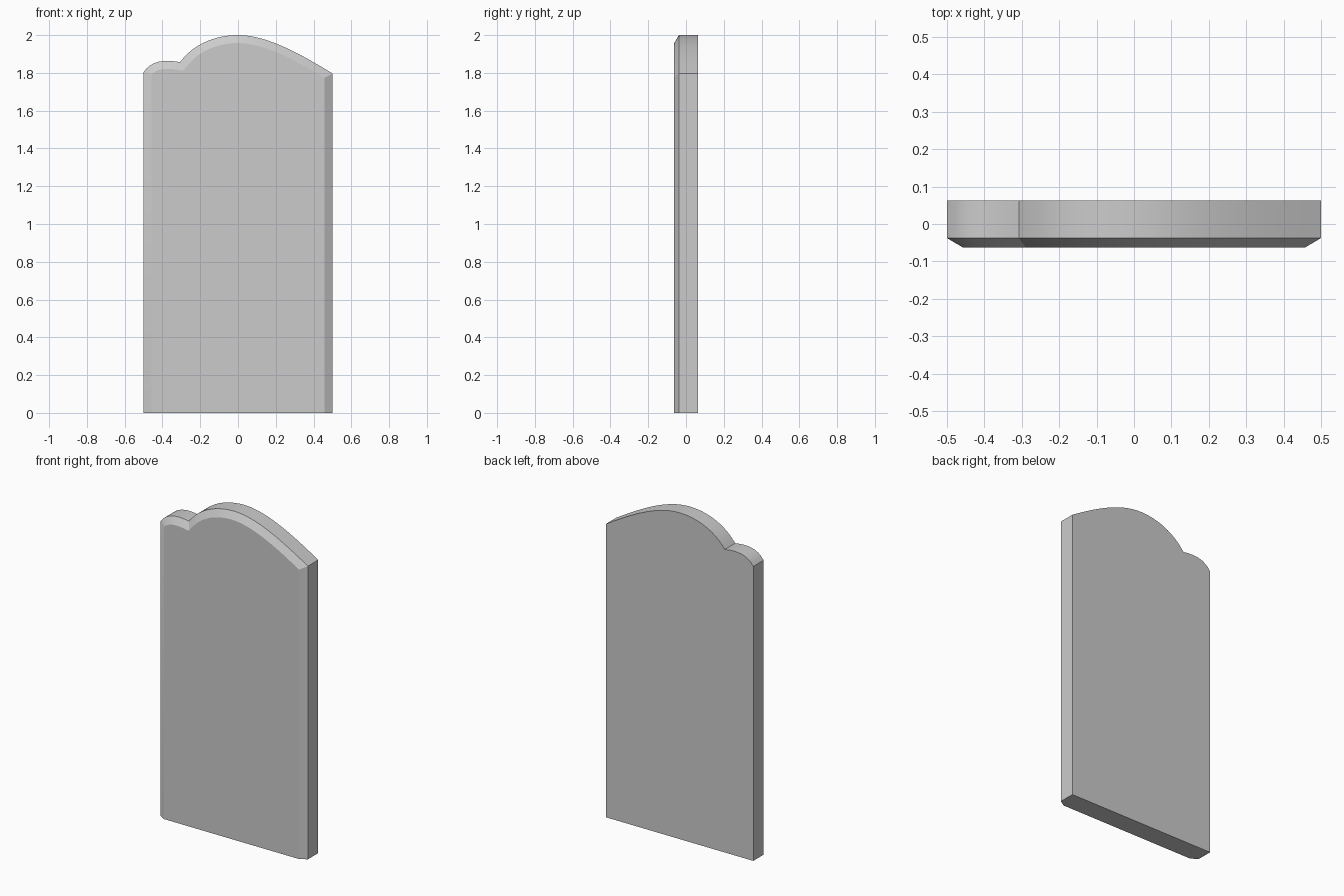
import bpy, bmesh, math
from mathutils import Vector

if "Cube" in bpy.data.objects:
    bpy.data.objects.remove(bpy.data.objects["Cube"])

HALF_W, BACK, RIM, FRONT, INSET = 0.5, 0.0625, -0.0375, -0.0625, 0.042


def bezier(a, b, c, d, n):
    """Sample a cubic curve, leaving out its last point."""
    a, b, c, d = map(Vector, (a, b, c, d))
    return [a * (1 - t) ** 3 + b * 3 * t * (1 - t) ** 2 + c * 3 * t * t * (1 - t) + d * t ** 3
            for t in (i / n for i in range(n))]


# Outline: left edge, small lobe, large crest, right edge
notch, left, right = (-0.307, 1.857), (-HALF_W, 1.804), (HALF_W, 1.797)
outline = [Vector((-HALF_W, 0))]
outline += bezier(left, (-0.46, 1.865), (-0.39, 1.872), notch, 8)
outline += bezier(notch, (-0.23, 1.96), (-0.11, 2.0), (0, 2.0), 12)
outline += bezier((0, 2.0), (0.14, 2.0), (0.30, 1.92), right, 14)
outline += [Vector(right), Vector((HALF_W, 0))]


def inset(i):
    """Mitred inward offset; the base stays flush with the floor."""
    p = outline[i]
    if i in (0, len(outline) - 1):
        return Vector((p.x - math.copysign(INSET, p.x), 0))
    d1 = (p - outline[i - 1]).normalized()
    d2 = (outline[i + 1] - p).normalized()
    n1, n2 = Vector((d1.y, -d1.x)), Vector((d2.y, -d2.x))
    m = (n1 + n2).normalized()
    return p + m * INSET / m.dot(n1)


inner = [inset(i) for i in range(len(outline))]

# Slab with chamfered front edge
bm = bmesh.new()
rings = [[bm.verts.new((p.x, y, p.y)) for p in pts]
         for pts, y in ((outline, BACK), (outline, RIM), (inner, FRONT))]
count = len(outline)
for r0, r1 in zip(rings, rings[1:]):
    for i in range(count - 1):
        bm.faces.new((r0[i], r0[i + 1], r1[i + 1], r1[i]))
bm.faces.new(rings[0])
bm.faces.new(rings[2])
# Flat underside
bm.faces.new([r[0] for r in rings] + [r[-1] for r in reversed(rings)])
bmesh.ops.recalc_face_normals(bm, faces=bm.faces)

mesh = bpy.data.meshes.new("headstone_slab")
bm.to_mesh(mesh)
bm.free()
slab = bpy.data.objects.new("headstone_slab", mesh)
bpy.context.collection.objects.link(slab)
bpy.context.view_layer.objects.active = slab
slab.select_set(True)
bpy.ops.object.shade_smooth_by_angle(angle=math.radians(28))
